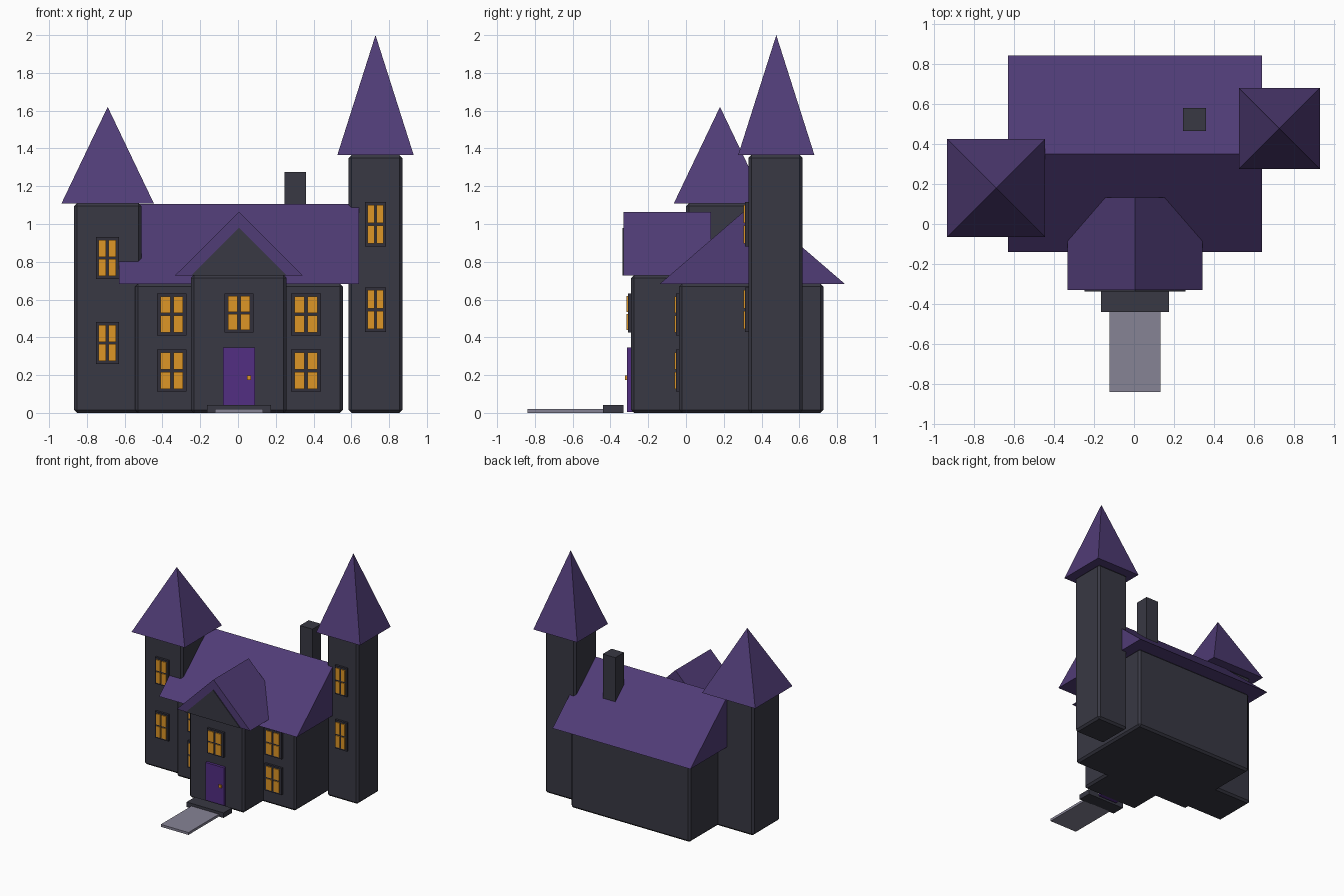
import bpy, bmesh

if "Cube" in bpy.data.objects:
    bpy.data.objects.remove(bpy.data.objects["Cube"])


def material(name, r, g, b):
    def lin(c):
        c /= 255
        return c / 12.92 if c <= 0.04045 else ((c + 0.055) / 1.055) ** 2.4
    m = bpy.data.materials.new(name)
    m.diffuse_color = (lin(r), lin(g), lin(b), 1)
    m.use_nodes = True
    m.node_tree.nodes["Principled BSDF"].inputs["Base Color"].default_value = m.diffuse_color
    return m


WALL = material("charcoal wall", 56, 56, 67)
FRAME = material("dark frame", 49, 48, 59)
ROOF = material("purple roof", 80, 60, 118)
DOOR = material("violet door", 82, 46, 130)
GLOW = material("amber glass", 222, 150, 38)
STONE = material("grey stone", 134, 131, 149)


def finish(name, bm, mats):
    bmesh.ops.recalc_face_normals(bm, faces=bm.faces)
    mesh = bpy.data.meshes.new(name)
    bm.to_mesh(mesh)
    bm.free()
    for m in mats:
        mesh.materials.append(m)
    ob = bpy.data.objects.new(name, mesh)
    bpy.context.collection.objects.link(ob)
    return ob


def add_box(bm, x0, x1, y0, y1, z0, z1, index=0):
    verts = bmesh.ops.create_cube(bm, size=1)["verts"]
    for v in verts:
        v.co = (x1 if v.co.x > 0 else x0,
                y1 if v.co.y > 0 else y0,
                z1 if v.co.z > 0 else z0)
        for f in v.link_faces:
            f.material_index = index


def box(name, mat, *bounds, bevel=0):
    bm = bmesh.new()
    add_box(bm, *bounds)
    ob = finish(name, bm, [mat])
    if bevel:
        mod = ob.modifiers.new("chamfer", "BEVEL")
        mod.width, mod.segments = bevel, 1
    return ob


def prism(name, mat, profile, offset):
    """Closed profile swept along an offset vector."""
    bm = bmesh.new()
    face = bm.faces.new([bm.verts.new(p) for p in profile])
    new = bmesh.ops.extrude_face_region(bm, geom=[face])["geom"]
    # keep the starting face as the second cap
    if not face.is_valid:
        face = None
    moved = [g for g in new if isinstance(g, bmesh.types.BMVert)]
    bmesh.ops.translate(bm, verts=moved, vec=offset)
    bmesh.ops.holes_fill(bm, edges=bm.edges)
    return finish(name, bm, [mat])


def spire(name, cx, cy, half, z0, z1):
    bm = bmesh.new()
    base = [bm.verts.new((cx + sx * half, cy + sy * half, z0))
            for sx, sy in ((-1, -1), (1, -1), (1, 1), (-1, 1))]
    tip = bm.verts.new((cx, cy, z1))
    bm.faces.new(base)
    for i in range(4):
        bm.faces.new((base[i], base[(i + 1) % 4], tip))
    return finish(name, bm, [ROOF])


def window(name, cx, wall_y, z0, z1, w):
    """Frame plate carrying a two by two grid of raised panes."""
    bm = bmesh.new()
    add_box(bm, cx - w / 2, cx + w / 2, wall_y - 0.018, wall_y + 0.01, z0, z1)
    pw, ph = w * 0.33, (z1 - z0) * 0.405
    dx, dz = w * 0.218, (z1 - z0) * 0.232
    for sx in (-1, 1):
        for sz in (-1, 1):
            x, z = cx + sx * dx, (z0 + z1) / 2 + sz * dz
            add_box(bm, x - pw / 2, x + pw / 2, wall_y - 0.026, wall_y - 0.01,
                    z - ph / 2, z + ph / 2, 1)
    return finish(name, bm, [FRAME, GLOW])


# Walls
box("main_hall", WALL, -0.545, 0.555, -0.036, 0.727, 0, 0.685, bevel=0.016)
box("front_wing", WALL, -0.25, 0.258, -0.29, 0.2, 0, 0.73, bevel=0.016)
box("left_tower", WALL, -0.868, -0.512, 0.0, 0.358, 0, 1.11, bevel=0.016)
box("right_tower", WALL, 0.585, 0.87, 0.33, 0.618, 0, 1.365, bevel=0.016)
box("chimney", WALL, 0.245, 0.36, 0.465, 0.58, 0.75, 1.275)

# Roofs
prism("main_roof", ROOF,
      [(-0.63, -0.14, 0.682), (-0.63, 0.842, 0.682), (-0.63, 0.351, 1.105)],
      (1.27, 0, 0))
prism("wing_roof", ROOF,
      [(-0.333, -0.33, 0.728), (0.343, -0.33, 0.728), (0.005, -0.33, 1.064)],
      (0, 0.463, 0))
prism("wing_gable", WALL,
      [(-0.247, -0.337, 0.728), (0.257, -0.337, 0.728), (0.005, -0.337, 0.98)],
      (0, 0.03, 0))
spire("left_spire", -0.69, 0.18, 0.245, 1.108, 1.62)
spire("right_spire", 0.728, 0.478, 0.202, 1.365, 2.0)

# Windows
for side, cx in (("left", -0.35), ("right", 0.36)):
    window(f"{side}_lower_window", cx, -0.036, 0.113, 0.335, 0.157)
    window(f"{side}_upper_window", cx, -0.036, 0.41, 0.632, 0.157)
window("wing_window", 0.005, -0.29, 0.425, 0.632, 0.153)
for i, z in enumerate((0.26, 0.71)):
    window(f"left_tower_window_{i}", -0.692, 0.0, z, z + 0.22, 0.122)
for i, z in enumerate((0.428, 0.88)):
    window(f"right_tower_window_{i}", 0.728, 0.33, z, z + 0.237, 0.11)

# Entrance
box("door", DOOR, -0.08, 0.09, -0.312, -0.28, 0.005, 0.345)
box("door_knob", GLOW, 0.047, 0.07, -0.324, -0.31, 0.174, 0.197)
box("door_step", WALL, -0.165, 0.175, -0.44, -0.33, 0, 0.042)
box("path", STONE, -0.122, 0.132, -0.84, -0.435, 0, 0.02)
